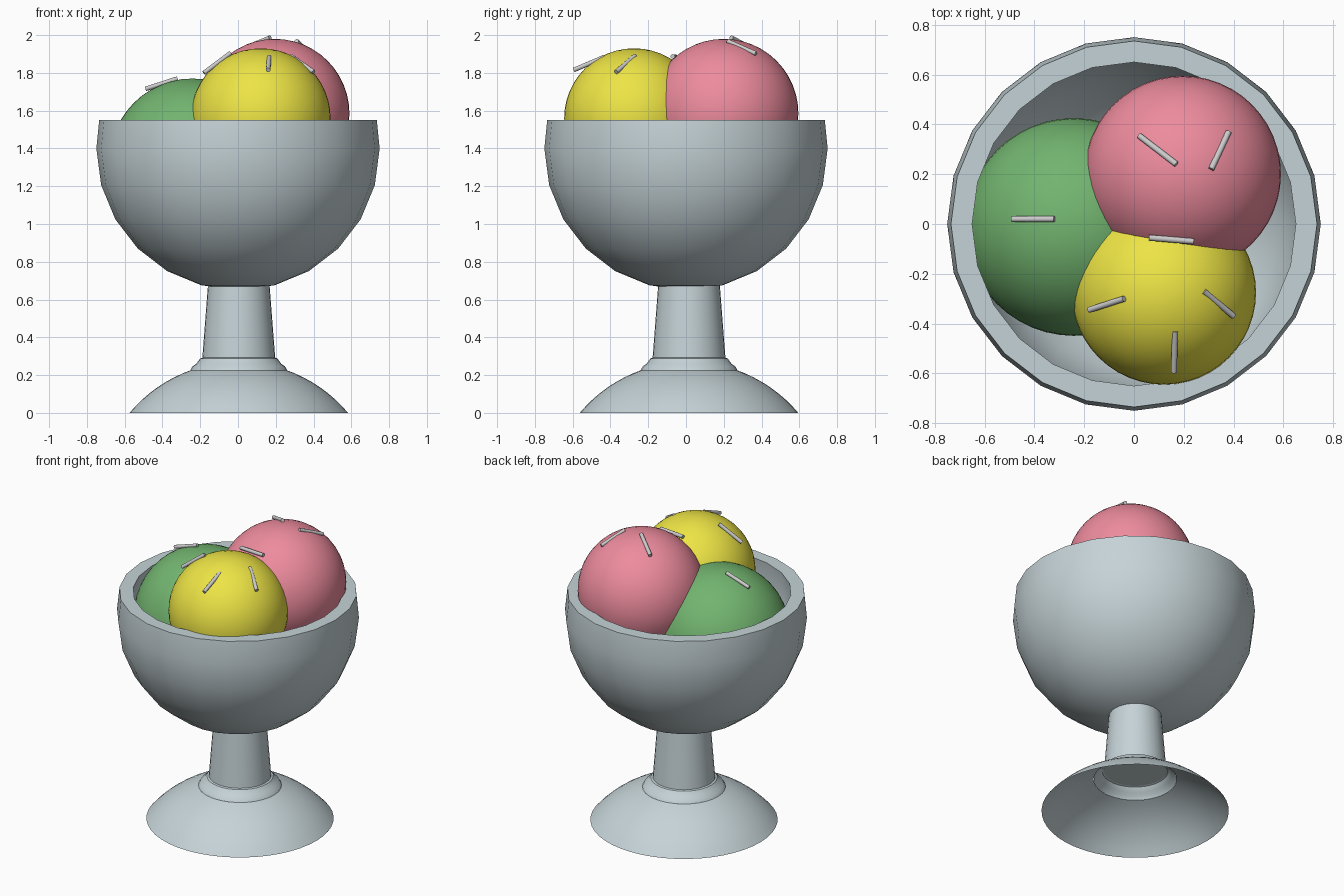
import bpy, bmesh
from math import sin, cos, sqrt, radians, pi
from mathutils import Vector

if "Cube" in bpy.data.objects:
    bpy.data.objects.remove(bpy.data.objects["Cube"])


def material(name, rgb):
    m = bpy.data.materials.new(name)
    m.diffuse_color = (*rgb, 1)
    m.use_nodes = True
    m.node_tree.nodes["Principled BSDF"].inputs["Base Color"].default_value = m.diffuse_color
    return m


def finish(obj, mat=None, angle=35):
    if mat:
        obj.data.materials.append(mat)
    bpy.ops.object.select_all(action='DESELECT')
    obj.select_set(True)
    bpy.context.view_layer.objects.active = obj
    bpy.ops.object.shade_smooth_by_angle(angle=radians(angle))
    return obj


def lathe(name, profile, steps, mat, offset=(0, 0)):
    """Revolve (radius, z) points around z."""
    bm = bmesh.new()
    verts = [bm.verts.new((0, r, z)) for r, z in profile]
    edges = [bm.edges.new(p) for p in zip(verts, verts[1:])]
    bmesh.ops.spin(bm, geom=verts + edges, cent=(0, 0, 0), axis=(0, 0, 1),
                   angle=2 * pi, steps=steps, use_duplicate=False)
    bmesh.ops.remove_doubles(bm, verts=bm.verts, dist=1e-4)
    bmesh.ops.recalc_face_normals(bm, faces=bm.faces)
    mesh = bpy.data.meshes.new(name)
    bm.to_mesh(mesh)
    bm.free()
    obj = bpy.data.objects.new(name, mesh)
    obj.location = (*offset, 0)
    bpy.context.collection.objects.link(obj)
    return finish(obj, mat)


def bowl_arc(radius, rim_z=1.55, centre_z=1.4):
    """Sphere section from the lower pole up to the rim."""
    pts = [(radius * cos(radians(a)), centre_z + radius * sin(radians(a)))
           for a in range(-90, 1, 15)]
    h = rim_z - centre_z
    return pts + [(sqrt(radius ** 2 - h ** 2), rim_z)]


glass = material("glass", (0.56, 0.65, 0.68))
pink = material("pink_ice_cream", (0.85, 0.26, 0.34))
yellow = material("yellow_ice_cream", (0.85, 0.78, 0.06))
green = material("green_ice_cream", (0.17, 0.46, 0.16))

# Bowl with thick wall and flat rim
lathe("bowl", bowl_arc(0.75) + bowl_arc(0.667)[::-1], 24, glass)

# Stem, collar and open-bottomed domed foot, slightly off centre
shift = (0.004, 0.016)
lathe("stem", [(0, 0.29), (0.193, 0.29), (0.162, 0.69), (0, 0.69)], 32, glass, shift)
lathe("collar", [(0.193, 0.292), (0.205, 0.288), (0.225, 0.26),
                 (0.245, 0.246), (0.257, 0.225)], 32, glass, shift)
R, drop = 0.755, 0.485
foot = []
for i in range(9):
    z = 0.225 * (1 - (i / 8) ** 1.3)
    foot.append((sqrt(R * R - (z + drop) ** 2), z))
lathe("foot", foot, 48, glass, shift)

# Ice cream scoops
for name, centre, radius, mat in [
    ("pink_scoop", (0.195, 0.2, 1.585), 0.395, pink),
    ("yellow_scoop", (0.12, -0.275, 1.56), 0.37, yellow),
    ("green_scoop", (-0.242, -0.012, 1.333), 0.437, green),
]:
    bpy.ops.mesh.primitive_uv_sphere_add(segments=48, ring_count=24,
                                         radius=radius, location=centre)
    scoop = bpy.context.object
    scoop.name = name
    finish(scoop, mat)

# Sprinkles lying on the scoops, given by their two ends
sprinkles = [
    ((-0.49, 0.02, 1.715), (-0.32, 0.02, 1.77)),
    ((0.02, 0.355, 1.925), (0.17, 0.24, 1.987)),
    ((0.31, 0.22, 1.968), (0.38, 0.37, 1.902)),
    ((0.06, -0.055, 1.885), (0.24, -0.07, 1.887)),
    ((-0.18, -0.345, 1.80), (-0.04, -0.30, 1.905)),
    ((0.16, -0.595, 1.815), (0.165, -0.43, 1.885)),
    ((0.28, -0.27, 1.89), (0.40, -0.37, 1.805)),
]
for i, (a, b) in enumerate(sprinkles):
    a, b = Vector(a), Vector(b)
    bpy.ops.mesh.primitive_cylinder_add(vertices=12, radius=0.012,
                                        depth=(b - a).length, location=(a + b) / 2)
    s = bpy.context.object
    s.name = f"sprinkle_{i + 1}"
    s.rotation_euler = (b - a).to_track_quat('Z', 'Y').to_euler()
    finish(s)
